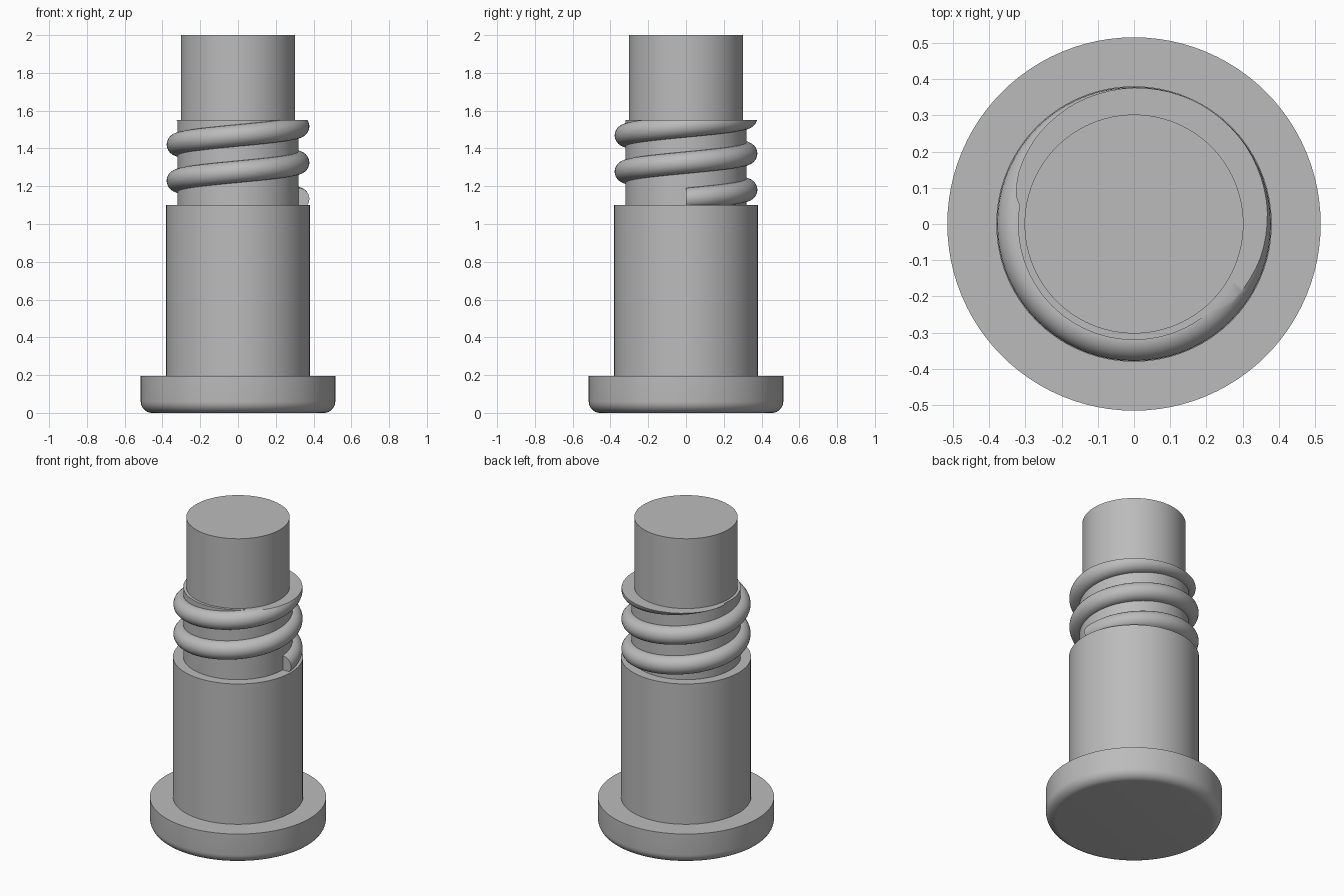
import bpy, bmesh, math
from mathutils import Vector

cube = bpy.data.objects.get("Cube")
if cube:
    bpy.data.objects.remove(cube, do_unlink=True)

# Single plain metal colour
grey = bpy.data.materials.new("grey_metal")
grey.use_nodes = True
colour = (0.5, 0.5, 0.5, 1)
grey.diffuse_color = colour
grey.node_tree.nodes["Principled BSDF"].inputs["Base Color"].default_value = colour


def finish(bm, name):
    bmesh.ops.recalc_face_normals(bm, faces=bm.faces)
    mesh = bpy.data.meshes.new(name)
    bm.to_mesh(mesh)
    bm.free()
    mesh.materials.append(grey)
    obj = bpy.data.objects.new(name, mesh)
    bpy.context.collection.objects.link(obj)
    bpy.ops.object.select_all(action="DESELECT")
    obj.select_set(True)
    bpy.context.view_layer.objects.active = obj
    bpy.ops.object.shade_smooth_by_angle(angle=math.radians(35))
    return obj


def turned(name, profile, sides=96):
    """Revolve (radius, height) points around z and cap both ends."""
    bm = bmesh.new()
    rings = []
    for r, z in profile:
        rings.append([bm.verts.new((r * math.cos(a), r * math.sin(a), z))
                      for a in (math.tau * i / sides for i in range(sides))])
    for low, high in zip(rings, rings[1:]):
        for i in range(sides):
            j = (i + 1) % sides
            bm.faces.new((low[i], low[j], high[j], high[i]))
    bm.faces.new(rings[0][::-1])
    bm.faces.new(rings[-1])
    return finish(bm, name)


# Foot flange with a rounded lower edge
FOOT_R, FOOT_TOP, ROUND = 0.515, 0.195, 0.06
foot = [(FOOT_R - ROUND + ROUND * math.sin(a), ROUND - ROUND * math.cos(a))
        for a in (math.pi / 2 * i / 8 for i in range(9))]
turned("foot_flange", foot + [(FOOT_R, FOOT_TOP)])

# Stepped shaft
BODY_TOP, CORE_TOP = 1.1, 1.55
turned("main_body", [(0.38, FOOT_TOP), (0.38, BODY_TOP)])
turned("thread_core", [(0.32, BODY_TOP), (0.32, CORE_TOP)])
turned("top_pin", [(0.302, CORE_TOP), (0.302, 2.0)])

# Round right-handed thread, wound past the core top and trimmed flat there
PITCH, TUBE, COIL_R, STEPS, SIDES = 0.192, 0.058, 0.32, 72, 24
TURNS = 3.3
bm = bmesh.new()
rings = []
for s in range(int(TURNS * STEPS) + 1):
    turn = s / STEPS
    a = math.tau * turn
    out = Vector((math.cos(a), math.sin(a), 0))
    centre = out * COIL_R + Vector((0, 0, 1.325 - 1.5 * PITCH + PITCH * (turn + 0.5)))
    rings.append([bm.verts.new(centre + TUBE * (out * math.cos(t) + Vector((0, 0, math.sin(t)))))
                  for t in (math.tau * k / SIDES for k in range(SIDES))])
for near, far in zip(rings, rings[1:]):
    for k in range(SIDES):
        n = (k + 1) % SIDES
        bm.faces.new((near[k], near[n], far[n], far[k]))
bm.faces.new(rings[0])
bm.faces.new(rings[-1])
cut = bmesh.ops.bisect_plane(bm, geom=bm.verts[:] + bm.edges[:] + bm.faces[:],
                             plane_co=(0, 0, CORE_TOP), plane_no=(0, 0, 1), clear_outer=True)
rim = [e for e in cut["geom_cut"] if isinstance(e, bmesh.types.BMEdge)]
bmesh.ops.triangle_fill(bm, edges=rim, use_beauty=True, normal=(0, 0, 1))
finish(bm, "helical_thread")
